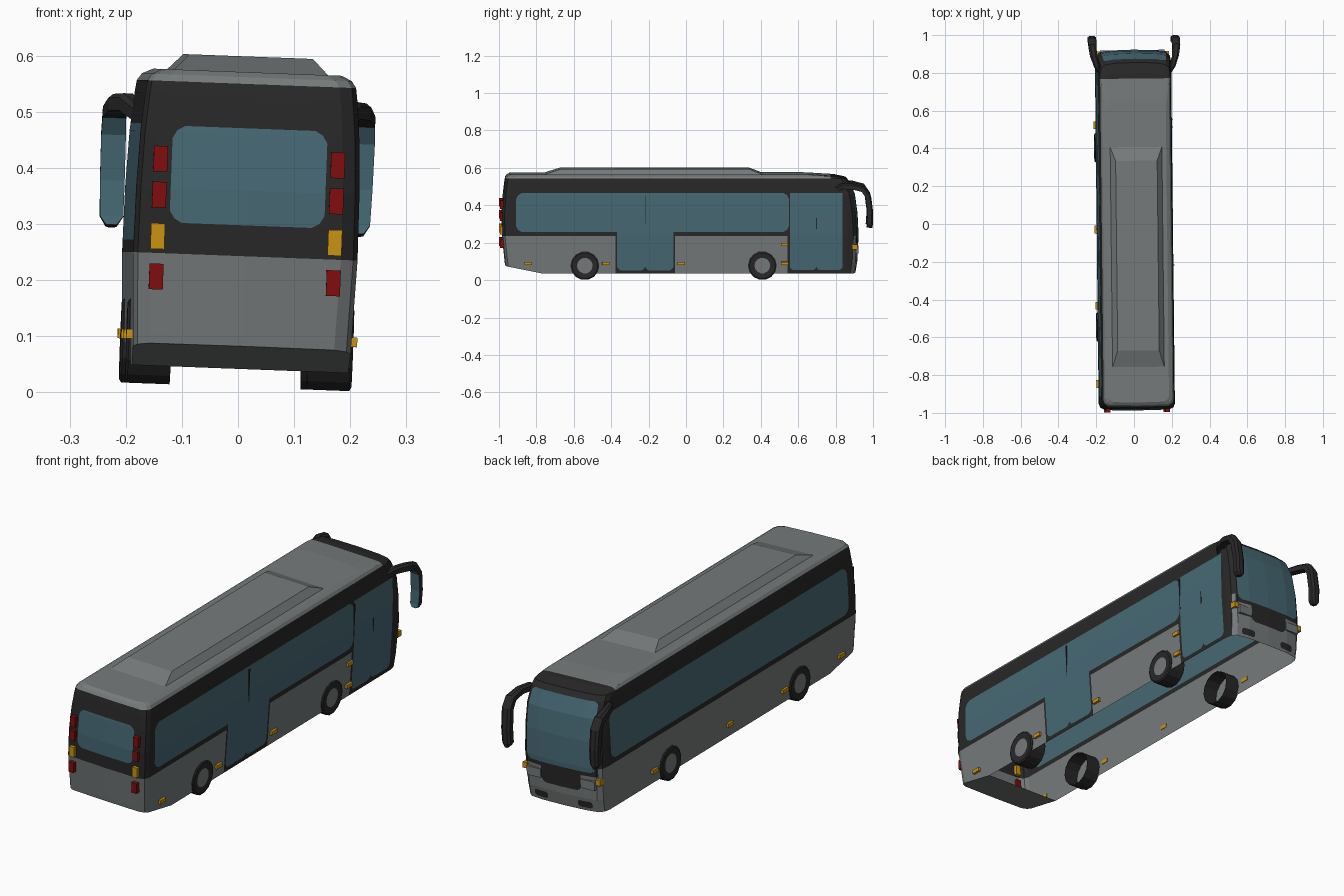
import bpy, bmesh, math
from mathutils import Matrix, Vector

if "Cube" in bpy.data.objects:
    bpy.data.objects.remove(bpy.data.objects["Cube"])

COLOURS = {
    "body grey": (0.18, 0.195, 0.195), "trim black": (0.021, 0.021, 0.021),
    "glass blue": (0.062, 0.14, 0.175), "lamp red": (0.22, 0.004, 0.005),
    "lamp orange": (0.60, 0.29, 0.006),
}
MATS = []
for n, c in COLOURS.items():
    m = bpy.data.materials.new(n)
    m.diffuse_color = (*c, 1)
    m.use_nodes = True
    m.node_tree.nodes["Principled BSDF"].inputs["Base Color"].default_value = m.diffuse_color
    MATS.append(m)
GREY, BLACK, GLASS, RED, ORANGE = range(5)

# the whole bus leans and turns very slightly
POSE = (Matrix.Translation((-0.0065, 0, 0)) @ Matrix.Rotation(0.038, 4, 'Y')
        @ Matrix.Rotation(0.011, 4, 'Z'))


def finish(name, bm):
    bm.transform(POSE)
    me = bpy.data.meshes.new(name)
    bm.to_mesh(me)
    bm.free()
    for m in MATS:
        me.materials.append(m)
    ob = bpy.data.objects.new(name, me)
    bpy.context.collection.objects.link(ob)
    return ob


def boxes(name, items, mat):
    """One object made of boxes given as (centre, size)."""
    bm = bmesh.new()
    for c, s in items:
        bmesh.ops.create_cube(bm, size=1, matrix=Matrix.Translation(c) @ Matrix.Diagonal((*s, 1)))
    for f in bm.faces:
        f.material_index = mat
    return finish(name, bm)


# ---- body shell: stacked plan outlines, open underneath ----
def outline(w, fy, ry):
    half = [(0.11, fy - 0.003), (w - 0.025, fy - 0.012), (w - 0.006, fy - 0.03),
            (w, fy - 0.06), (w, ry + 0.035), (w - 0.008, ry + 0.015), (w - 0.03, ry + 0.003)]
    return [(0, fy)] + half + [(0, ry)] + [(-x, y) for x, y in reversed(half)]


LEVELS = [  # height, half width, front, rear
    (0.042, 0.193, 0.906, -0.963), (0.10, 0.195, 0.916, -0.97), (0.243, 0.200, 0.923, -0.985),
    (0.36, 0.199, 0.917, -0.987), (0.46, 0.195, 0.903, -0.98), (0.528, 0.189, 0.875, -0.972),
    (0.55, 0.186, 0.855, -0.968), (0.562, 0.178, 0.80, -0.96), (0.571, 0.16, 0.66, -0.945)]
bm = bmesh.new()
rings = [[bm.verts.new((x, y, z)) for x, y in outline(w, fy, ry)] for z, w, fy, ry in LEVELS]
for lo, hi in zip(rings, rings[1:]):
    for j in range(len(lo)):
        k = (j + 1) % len(lo)
        bm.faces.new((lo[j], hi[j], hi[k], lo[k]))
bm.faces.new(list(reversed(rings[-1])))
bm.normal_update()


def cut(faces, co, no, clear=False):
    geom = set(faces)
    for f in faces:
        geom.update(f.edges)
        geom.update(f.verts)
    bmesh.ops.bisect_plane(bm, geom=list(geom), dist=1e-5, plane_co=co, plane_no=no, clear_outer=clear)
    bm.normal_update()


# sloped rear underside
cut(bm.faces[:], (0, -0.765, 0.042), (0, -0.2, -1), True)
rim = [v for v in bm.verts if v.co.y < -0.764 and abs(v.co.z - 0.042 + 0.2 * (v.co.y + 0.765)) < 2e-4]
rim.sort(key=lambda v: math.atan2(v.co.x, v.co.y + 0.85))
slope = bm.faces.new(rim)
slope.normal_update()
if slope.normal.z > 0:
    slope.normal_flip()

# black band, black front cap
cut(bm.faces[:], (0, 0.77, 0), (0, 1, 0))
for f in bm.faces:
    c = f.calc_center_median()
    if 0.243 < c.z < 0.55 or (c.z > 0.55 and c.y > 0.77):
        f.material_index = BLACK


def paint(axis, sign, a0, a1, z0, z1, mat, r=0.0):
    """Cut a round-cornered panel into the wall facing one way and colour it."""
    al = 1 - axis                              # horizontal axis along the wall

    def wall():
        return [f for f in bm.faces if f.normal[axis] * sign > 0.72]

    def vec(a, z):
        v = Vector((0, 0, z))
        v[al] = a
        return v
    planes = []
    for a, n in ((a0, -1), (a1, 1)):
        cut(wall(), vec(a, 0), vec(n, 0))
        planes.append((vec(a, 0), vec(n, 0)))
    for z, n in ((z0, -1), (z1, 1)):
        cut(wall(), vec(0, z), vec(0, n))
        planes.append((vec(0, z), vec(0, n)))
    if r:
        for a in (a0 + r, a1 - r):
            cut(wall(), vec(a, 0), vec(1, 0))
        for z in (z0 + r, z1 - r):
            cut(wall(), vec(0, z), vec(0, 1))
        for ca, sa in ((a0 + r, -1), (a1 - r, 1)):
            for cz, sz in ((z0 + r, -1), (z1 - r, 1)):
                for ang in (30, 60):
                    d = vec(sa * math.cos(math.radians(ang)), sz * math.sin(math.radians(ang)))
                    p = vec(ca, cz) + d * r
                    box = []
                    for f in wall():
                        c = f.calc_center_median()
                        if 0 < (c[al] - ca) * sa < r and 0 < (c.z - cz) * sz < r:
                            box.append(f)
                    if box:
                        cut(box, p, d)
                    planes.append((p, d))
    for f in wall():
        c = f.calc_center_median()
        if all((c - p).dot(n) < 1e-5 for p, n in planes):
            f.material_index = mat


# door surrounds on the right, then side windows and doors
paint(0, 1, -0.38, -0.06, 0.0, 0.25, BLACK)
paint(0, 1, 0.54, 0.92, 0.0, 0.25, BLACK)
paint(0, 1, -0.91, 0.548, 0.265, 0.473, GLASS, 0.04)
for a, b in ((-0.37, -0.22), (-0.22, -0.07), (0.553, 0.695), (0.695, 0.835)):
    paint(0, 1, a, b, 0.06, 0.40, GLASS, 0.025)
    paint(0, 1, a, b, 0.20, 0.473, GLASS)
paint(0, -1, -0.91, 0.835, 0.265, 0.473, GLASS, 0.04)
# rear window
paint(1, -1, -0.138, 0.138, 0.298, 0.471, GLASS, 0.03)
# front: grille, belt, fog lamp recesses, windscreen
paint(1, 1, -0.10, 0.10, 0.13, 0.243, BLACK, 0.03)
paint(1, 1, -0.18, 0.18, 0.205, 0.25, BLACK)
for s in (-1, 1):
    paint(1, 1, s * 0.11 - 0.035, s * 0.11 + 0.035, 0.055, 0.085, BLACK, 0.012)
paint(1, 1, -0.172, 0.172, 0.222, 0.528, GLASS, 0.03)
finish("body_shell", bm)

# ---- roof unit ----
bm = bmesh.new()
low = [bm.verts.new((x, y, 0.57)) for x, y in ((-.138, -.76), (.138, -.76), (.138, .41), (-.138, .41))]
top = [bm.verts.new((x, y, 0.599)) for x, y in ((-.11, -.67), (.11, -.67), (.11, .335), (-.11, .335))]
bm.faces.new(top)
for j in range(4):
    k = (j + 1) % 4
    bm.faces.new((low[j], low[k], top[k], top[j]))
finish("roof_unit", bm)

# ---- wheels: tyre open on the inner side, grey hub ----
for side, s in (("left", -1), ("right", 1)):
    for end, y in (("rear", -0.543), ("front", 0.406)):
        bm = bmesh.new()
        rows = [[bm.verts.new((s * x, y + r * math.cos(t), 0.085 + r * math.sin(t)))
                 for t in (math.tau * i / 14 for i in range(14))]
                for x, r in ((0.122, 0.077), (0.198, 0.077), (0.202, 0.07), (0.199, 0.042))]
        for p, q in zip(rows, rows[1:]):
            for j in range(14):
                k = (j + 1) % 14
                bm.faces.new((p[j], p[k], q[k], q[j])).material_index = BLACK
        bm.faces.new(rows[-1]).material_index = GREY
        if s < 0:
            bmesh.ops.reverse_faces(bm, faces=bm.faces[:])
        finish(f"{side}_{end}_wheel", bm)

# ---- hanging mirrors: swept arm and head ----
PATH = [(0.178, 0.80, 0.492, 0.014), (0.200, 0.835, 0.510, 0.016), (0.217, 0.89, 0.508, 0.018),
        (0.222, 0.945, 0.494, 0.021), (0.222, 0.972, 0.455, 0.022), (0.221, 0.983, 0.37, 0.022),
        (0.220, 0.981, 0.305, 0.021), (0.220, 0.978, 0.288, 0.010)]
for side, s in (("left", -1), ("right", 1)):
    bm = bmesh.new()
    rows = []
    for i, (x, y, z, hw) in enumerate(PATH):
        a, b = PATH[max(i - 1, 0)], PATH[min(i + 1, len(PATH) - 1)]
        d = Vector((0, b[1] - a[1], b[2] - a[2])).normalized()
        n = Vector((0, -d.z, d.y)) * 0.0155
        rows.append([bm.verts.new((s * (x + u * hw), y + v * n.y, z + v * n.z))
                     for u, v in ((-1, -1), (1, -1), (1, 0.5), (0.5, 1), (-0.5, 1), (-1, 0.5))])
    for p, q in zip(rows, rows[1:]):
        for j in range(6):
            bm.faces.new((p[j], p[(j + 1) % 6], q[(j + 1) % 6], q[j]))
    bm.faces.new(rows[0])
    bm.faces.new(rows[-1])
    bmesh.ops.recalc_face_normals(bm, faces=bm.faces[:])
    for f in bm.faces:
        glass = f.normal.y < -0.8 and f.calc_center_median().z < 0.48
        f.material_index = GLASS if glass and f.calc_center_median().y > 0.9 else BLACK
    finish(f"{side}_mirror", bm)

# ---- lamps, reflectors and trims ----
SIDES = (-1, 1)
boxes("rear_red_lamps", [((s * 0.158, -0.982, z), (0.025, 0.03, 0.046))
                         for s in SIDES for z in (0.411, 0.347, 0.201)], RED)
boxes("rear_orange_lamps", [((s * 0.158, -0.982, 0.273), (0.025, 0.03, 0.046)) for s in SIDES], ORANGE)
boxes("side_reflectors", [((s * 0.199, y, 0.097), (0.014, 0.04, 0.017))
                          for s in SIDES for y in (-0.845, -0.43, -0.027, 0.525)]
      + [((0.201, 0.525, 0.198), (0.012, 0.038, 0.017))], ORANGE)
boxes("front_indicators", [((s * 0.183, 0.902, 0.185), (0.022, 0.026, 0.026)) for s in SIDES], ORANGE)
boxes("headlights", [((s * 0.135, 0.908, 0.168), (0.07, 0.026, 0.04)) for s in SIDES], GREY)
boxes("door_seams", [((0.1955, y, 0.385), (0.009, 0.005, 0.15)) for y in (-0.22, 0.552)]
      + [((0.197, 0.695, 0.31), (0.007, 0.005, 0.06))], BLACK)
